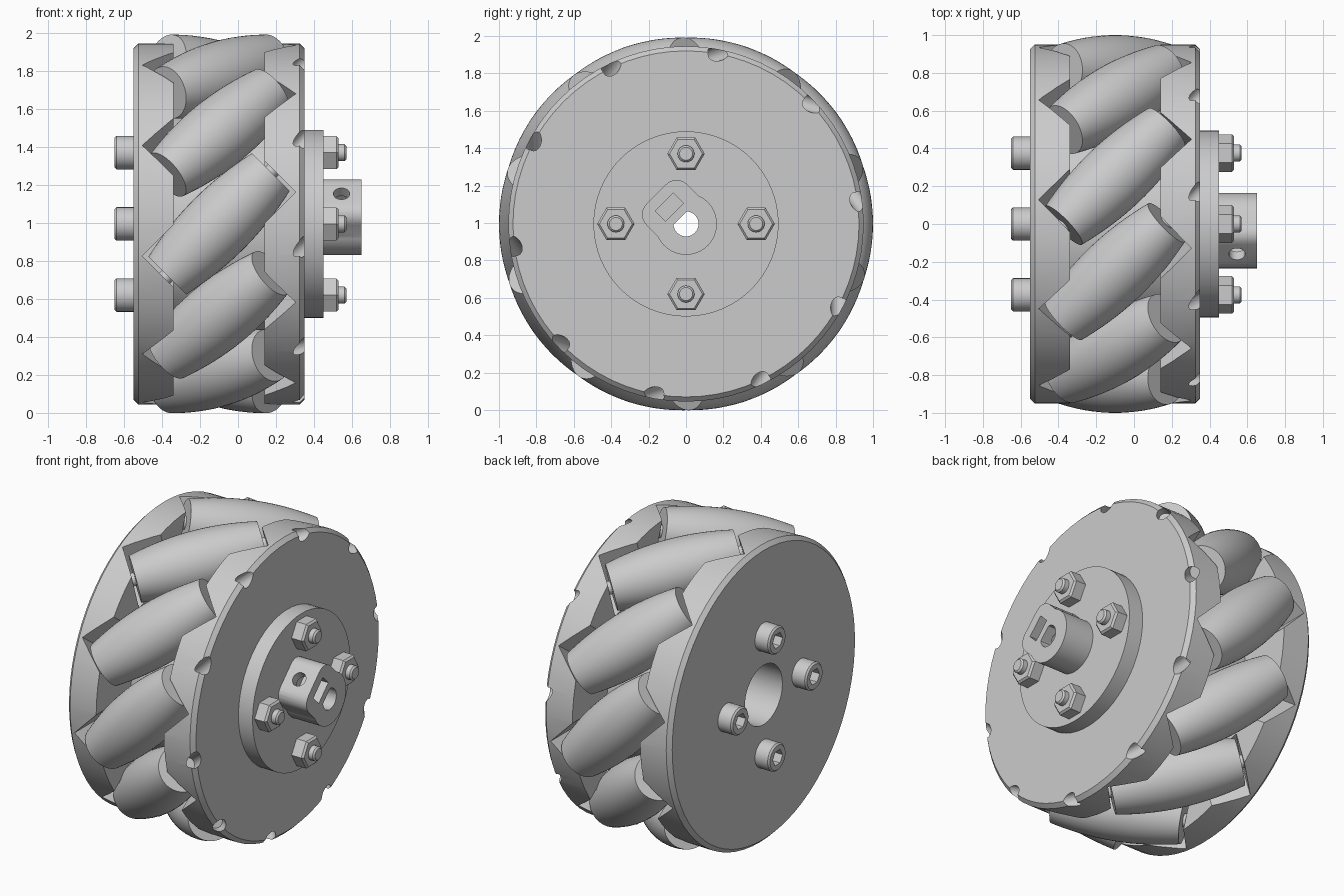
import bpy, bmesh
from math import sin, cos, pi, sqrt, radians
from mathutils import Matrix, Vector

if "Cube" in bpy.data.objects:
    bpy.data.objects.remove(bpy.data.objects["Cube"])

CENTRE = Matrix.Translation((0, 0, 0.995))   # wheel axle runs along x here
N = 10                                       # number of rollers
D, R0 = 0.815, 0.185                         # roller axis distance, roller mid radius


def finish(name, bm, M):
    bmesh.ops.remove_doubles(bm, verts=bm.verts, dist=1e-5)
    bmesh.ops.recalc_face_normals(bm, faces=bm.faces)
    bm.transform(M)
    me = bpy.data.meshes.new(name)
    bm.to_mesh(me)
    bm.free()
    ob = bpy.data.objects.new(name, me)
    bpy.context.collection.objects.link(ob)
    return ob


def lathe(name, profile, segs=64, M=CENTRE, closed=False):
    """Revolve (x, radius) points around the x axis."""
    bm = bmesh.new()
    rings = [[bm.verts.new((x, r * cos(2 * pi * i / segs), r * sin(2 * pi * i / segs)))
              for x, r in profile] for i in range(segs)]
    n = len(profile)
    for i in range(segs):
        a, b = rings[i], rings[(i + 1) % segs]
        for j in range(n if closed else n - 1):
            k = (j + 1) % n
            bm.faces.new((a[j], a[k], b[k], b[j]))
    return finish(name, bm, M)


def rod(name, x0, x1, r, segs=32, M=CENTRE, ch=0.0):
    return lathe(name, [(x0, 0), (x0, r), (x1 - ch, r), (x1, r - ch), (x1, 0)], segs, M)


def prism(name, uv, x0, x1):
    """Extrude an outline along x; u points to the upper left (-y, +z), v to the upper right."""
    bm = bmesh.new()
    f = bm.faces.new([bm.verts.new((x0, (v - u) / sqrt(2), (u + v) / sqrt(2))) for u, v in uv])
    g = bmesh.ops.extrude_face_region(bm, geom=[f])['geom']
    bmesh.ops.translate(bm, vec=(x1 - x0, 0, 0),
                        verts=[e for e in g if isinstance(e, bmesh.types.BMVert)])
    return finish(name, bm, CENTRE)


def box(name, lo, hi, M):
    bm = bmesh.new()
    bmesh.ops.create_cube(bm, size=1)
    for v in bm.verts:
        v.co = Vector([lo[i] if v.co[i] < 0 else hi[i] for i in range(3)])
    return finish(name, bm, M)


def boolean(ob, cutter, op='DIFFERENCE'):
    cutter.hide_render = True
    m = ob.modifiers.new('bool', 'BOOLEAN')
    m.object, m.operation, m.solver = cutter, op, 'EXACT'
    bpy.context.view_layer.objects.active = ob
    bpy.ops.object.modifier_apply(modifier=m.name)
    bpy.data.objects.remove(cutter)


# Roller frames: local x = roller axis at 45 degrees, local z = outward
basis = Matrix(((1 / sqrt(2), -1 / sqrt(2), 0, -0.1),
                (0, 0, -1, -D),
                (1 / sqrt(2), 1 / sqrt(2), 0, 0),
                (0, 0, 0, 1)))
frames = [CENTRE @ Matrix.Rotation(2 * pi * k / N, 4, 'X') @ basis for k in range(N)]

# Side plates with a chamfered outer rim
left = lathe('left_plate', [(-0.55, 0.19), (-0.55, 0.925), (-0.525, 0.95),
                            (-0.34, 0.95), (-0.34, 0.19)], 72, closed=True)
right = lathe('right_plate', [(0.35, 0.19), (0.35, 0.925), (0.325, 0.95),
                              (0.14, 0.95), (0.14, 0.19)], 72, closed=True)
# Roller pockets, and axle holes that break out through the right rim
for M in frames:
    for plate in (left, right):
        boolean(plate, box('pocket', (-0.405, -0.167, -0.165), (0.405, 0.167, 0.4), M))
    boolean(right, rod('axle_hole', 0.38, 0.8, 0.042, 20, M))

# Central barrel between the plates
lathe('barrel', [(-0.34, 0.19), (-0.34, 0.6), (0.14, 0.6), (0.14, 0.19)], 64, closed=True)

# Barrel-shaped rollers on thin axles
steps = [-0.385 + 0.77 * i / 16 for i in range(17)]
roller = [(-0.385, 0)] + [(s, D + R0 - sqrt(D * D + s * s / 2)) for s in steps] + [(0.385, 0)]
for k, M in enumerate(frames):
    lathe(f'roller_{k}', roller, 48, M)
    rod(f'roller_axle_{k}', -0.48, 0.5, 0.04, 20, M)

# Hub flange with a round boss and a rounded clamp lobe
hub = lathe('hub', [(0.35, 0), (0.35, 0.495), (0.45, 0.495), (0.45, 0.165), (0.65, 0.165), (0.65, 0)], 64)
lobe = [(0.145 + 0.08 * cos(radians(a)), s * 0.074 + 0.08 * sin(radians(a)))
        for s, a0 in ((-1, -90), (1, 0)) for a in range(a0, a0 + 91, 15)]
boolean(hub, prism('lobe', [(0, -0.154)] + lobe + [(0, 0.154)], 0.40, 0.65), 'UNION')
# D-shaped bore, nut slot and set-screw hole
bore = [(min(0.067 * cos(2 * pi * (i + .5) / 40), 0.045), 0.067 * sin(2 * pi * (i + .5) / 40))
        for i in range(40)]
boolean(hub, prism('bore', bore, 0.3, 0.7))
boolean(hub, prism('slot', [(0.088, -0.068), (0.165, -0.068), (0.165, 0.068), (0.088, 0.068)], 0.48, 0.7))
screw = CENTRE @ Matrix.Translation((0.545, 0, 0)) @ Vector((0, -1, 1)).to_track_quat('X', 'Z').to_matrix().to_4x4()
boolean(hub, rod('screw_hole', 0.03, 0.3, 0.043, 24, screw))

# Four socket-head bolts with hex nuts
for i in range(4):
    M = CENTRE @ Matrix.Translation((0, 0.375 * cos(i * pi / 2), 0.375 * sin(i * pi / 2)))
    head = lathe(f'bolt_head_{i}', [(-0.65, 0), (-0.65, 0.078), (-0.64, 0.088), (-0.55, 0.088), (-0.55, 0)], 32, M)
    boolean(head, rod('socket', -0.7, -0.595, 0.05, 6, M))
    rod(f'bolt_shank_{i}', -0.58, 0.57, 0.045, 24, M, 0.01)
    lathe(f'nut_{i}', [(0.45, 0), (0.45, 0.1), (0.518, 0.1), (0.53, 0.088), (0.53, 0)], 6, M)

# Smooth round surfaces, keep hard edges
bpy.ops.object.select_all(action='SELECT')
bpy.ops.object.shade_smooth_by_angle(angle=radians(25))
